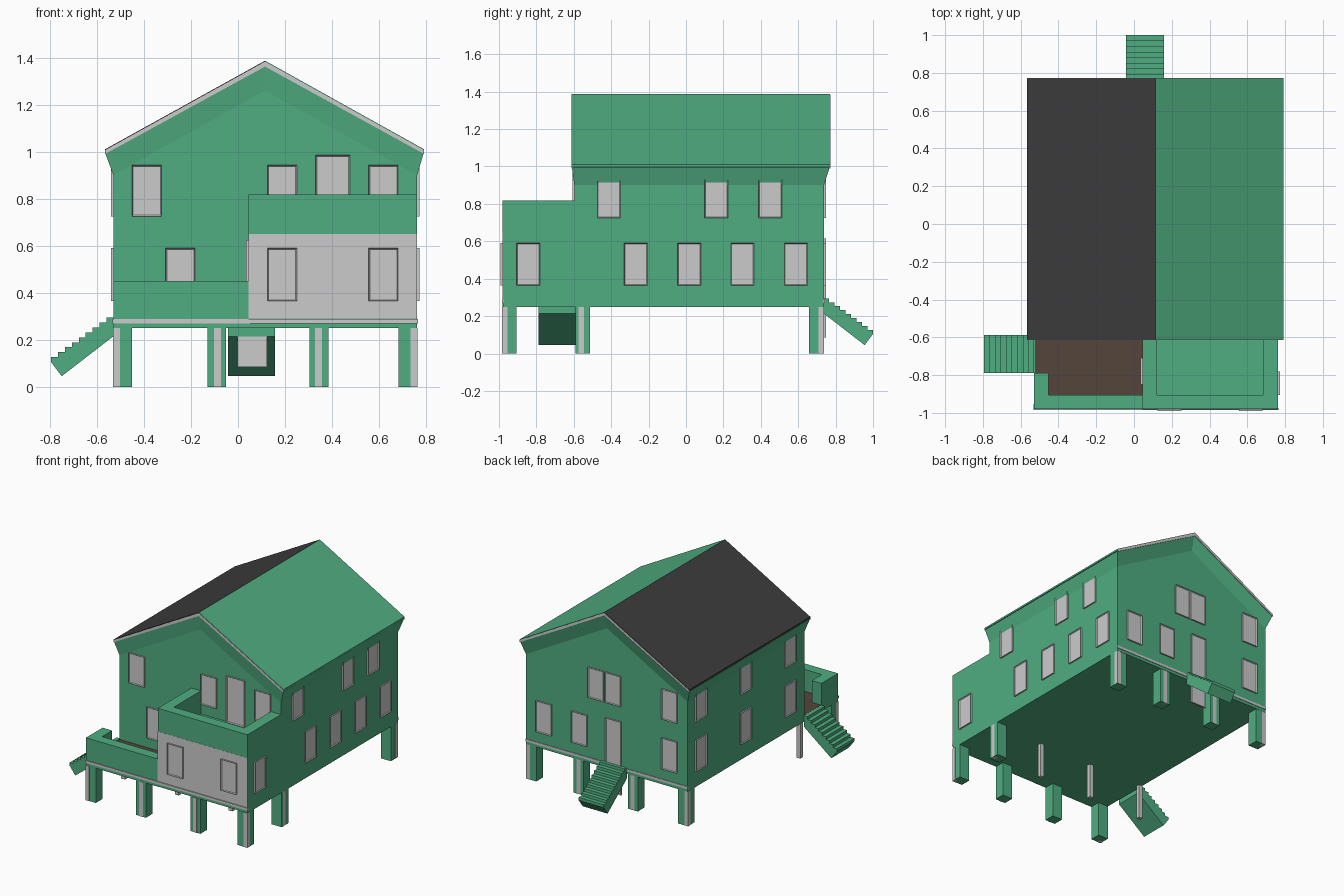
import bpy, bmesh, math
from mathutils import Matrix, Vector

if "Cube" in bpy.data.objects:
    bpy.data.objects.remove(bpy.data.objects["Cube"])


def mat(name, c):
    m = bpy.data.materials.new(name)
    m.diffuse_color = (*c, 1)
    m.use_nodes = True
    m.node_tree.nodes["Principled BSDF"].inputs["Base Color"].default_value = m.diffuse_color
    return m


GREEN = mat("green_paint", (0.08, 0.42, 0.22))
DARK = mat("dark_roofing", (0.045, 0.045, 0.045))
BROWN = mat("brown_deck", (0.09, 0.06, 0.045))


def finish(name, bm, material=None):
    bmesh.ops.recalc_face_normals(bm, faces=bm.faces[:])
    me = bpy.data.meshes.new(name)
    bm.to_mesh(me)
    bm.free()
    if material:
        me.materials.append(material)
    ob = bpy.data.objects.new(name, me)
    bpy.context.collection.objects.link(ob)
    return ob


def box(name, x, y, z, material=None):
    bm = bmesh.new()
    bmesh.ops.create_cube(bm, size=1)
    for v in bm.verts:
        v.co = [lo + (c + 0.5) * (hi - lo) for c, (lo, hi) in zip(v.co, (x, y, z))]
    return finish(name, bm, material)


def extrude_xz(name, profile, y0, y1, material=None):
    """Extrude a closed profile given in x, z along y."""
    bm = bmesh.new()
    f = bm.faces.new([bm.verts.new((x, y0, z)) for x, z in profile])
    r = bmesh.ops.extrude_face_region(bm, geom=[f])
    vs = [g for g in r["geom"] if isinstance(g, bmesh.types.BMVert)]
    bmesh.ops.translate(bm, verts=vs, vec=(0, y1 - y0, 0))
    return finish(name, bm, material)


def panel(name, side, wall, u, z0, z1, w=0.125):
    """Framed window or door lying on a wall; u is its centre along the wall."""
    d = 0.011
    bm = bmesh.new()
    bmesh.ops.create_cube(bm, size=1)
    for v in bm.verts:
        v.co = Vector((v.co.x * w, (v.co.y - 0.5) * d + 0.001, z0 + (v.co.z + 0.5) * (z1 - z0)))
    bm.normal_update()
    front = [f for f in bm.faces if f.normal.y < -0.9]
    bmesh.ops.inset_region(bm, faces=front, thickness=0.007)
    bmesh.ops.translate(bm, verts=front[0].verts[:], vec=(0, 0.006, 0))
    angle, loc = {"front": (0, (u, wall, 0)), "right": (90, (wall, u, 0)),
                  "back": (180, (u, wall, 0)), "left": (-90, (wall, u, 0))}[side]
    bm.transform(Matrix.Translation(loc) @ Matrix.Rotation(math.radians(angle), 4, "Z"))
    return finish(name, bm)


# main walls with gables, front wing and floor
extrude_xz("main_walls", [(-.53, .25), (.762, .25), (.762, .92), (.115, 1.275), (-.53, .92)],
           -.597, .738, GREEN)
box("front_wing", (.045, .762), (-.978, -.59), (.25, .65), GREEN)
box("wing_front_facing", (.045, .762), (-.981, -.977), (.29, .65))
box("porch_base", (-.53, .05), (-.98, -.59), (.25, .285), GREEN)
box("porch_deck", (-.525, .045), (-.97, -.595), (.285, .292), BROWN)
box("front_sill", (-.533, .765), (-.985, -.975), (.27, .288))
box("back_sill", (-.533, .765), (.735, .742), (.27, .288))

# parapets of the porch and the balcony
box("porch_rail_front", (-.53, .045), (-.98, -.905), (.285, .45), GREEN)
box("porch_rail_side", (-.53, -.453), (-.905, -.79), (.285, .45), GREEN)
box("balcony_rail_front", (.045, .762), (-.98, -.905), (.65, .817), GREEN)
box("balcony_rail_left", (.045, .122), (-.905, -.597), (.65, .817), GREEN)
box("balcony_rail_right", (.682, .762), (-.905, -.597), (.65, .817), GREEN)

# closed eaves: ring lofted from wall line out to the roof edge
bm = bmesh.new()
low = [(-.53, .90), (.115, 1.26), (.762, .90)]
top = [(-.565, .995), (.115, 1.372), (.79, .995)]
rows = [[bm.verts.new((x, y, z)) for x, z in p]
        for p, y in ((low, -.597), (top, -.61), (top, .768), (low, .738))]
for a, b in zip(rows, rows[1:]):
    for i in range(2):
        bm.faces.new((a[i], a[i + 1], b[i + 1], b[i]))
for i in (0, 2):
    bm.faces.new([r[i] for r in rows])
finish("closed_eaves", bm, GREEN)

# roof sheets and gable trim
for side, xe, m in (("left", -.566, DARK), ("right", .792, GREEN)):
    extrude_xz("roof_" + side, [(xe, .997), (xe, 1.01), (.115, 1.387), (.115, 1.374)], -.611, .77, m)
    for end, y in (("front", -.613), ("back", .767)):
        extrude_xz(f"gable_trim_{end}_{side}", [(xe, .99), (xe, 1.006), (.115, 1.383), (.115, 1.362)],
                   y, y + .005)

# thick posts with thin steel cores
px = [(-.53, -.45), (-.13, -.05), (.305, .385), (.682, .762)]
cx = [-.517, -.087, .343, .748]
for row, y, cy in (("front", (-.98, -.905), -.968), ("middle", (-.59, -.513), -.56),
                   ("back", (.658, .736), .722)):
    for i in range(4):
        if row != "middle" or i == 3:
            box(f"post_{row}_{i}", px[i], y, (0, .25), GREEN)
        box(f"post_core_{row}_{i}", (cx[i] - .015, cx[i] + .015), (cy - .0145, cy + .0145), (0, .25))


# stairs: sawtooth treads over a sloped slab, run along -x then placed
def stairs(name, matrix, n=9, run=.265, rise=.19):
    prof = [(0, .215), (0, .295)]
    for i in range(n):
        x, z = -run * (i + 1) / n, .295 - rise * i / n
        prof += [(x, z), (x, z - rise / n)]
    prof += [(-run + .045, .045)]
    ob = extrude_xz(name, prof, -.1, .1, GREEN)
    ob.data.transform(matrix)


stairs("side_stairs", Matrix.Translation((-.53, -.688, 0)))
stairs("back_stairs", Matrix.Translation((.058, .735, 0)) @ Matrix.Rotation(-math.pi / 2, 4, "Z"))

# windows: (side, wall position, lower centres, upper centres)
LOW, UP = (.365, .59), (.725, .943)
for side, wall, lows, ups in (
        ("front", -.597, [-.245], [-.388, .188, .618]),
        ("right", .762, [-.843, -.268, .017, .302, .588], [-.412, .162, .45]),
        ("left", -.53, [.59, .08, -.43], [.59, .08, -.43]),
        ("back", .738, [.618, .335, -.388], [.2, .066, -.388])):
    for level, us, (z0, z1) in (("lower", lows, LOW), ("upper", ups, UP)):
        for i, u in enumerate(us):
            panel(f"window_{side}_{level}_{i}", side, wall, u, z0, z1)
for i, u in enumerate((.188, .618)):
    panel(f"window_wing_{i}", "front", -.981, u, *LOW)

# doors
panel("balcony_door", "front", -.597, .403, .65, .985, .145)
panel("back_door", "back", .738, .06, .085, .615, .125)
panel("porch_door", "left", .045, -.78, .292, .625, .14)
